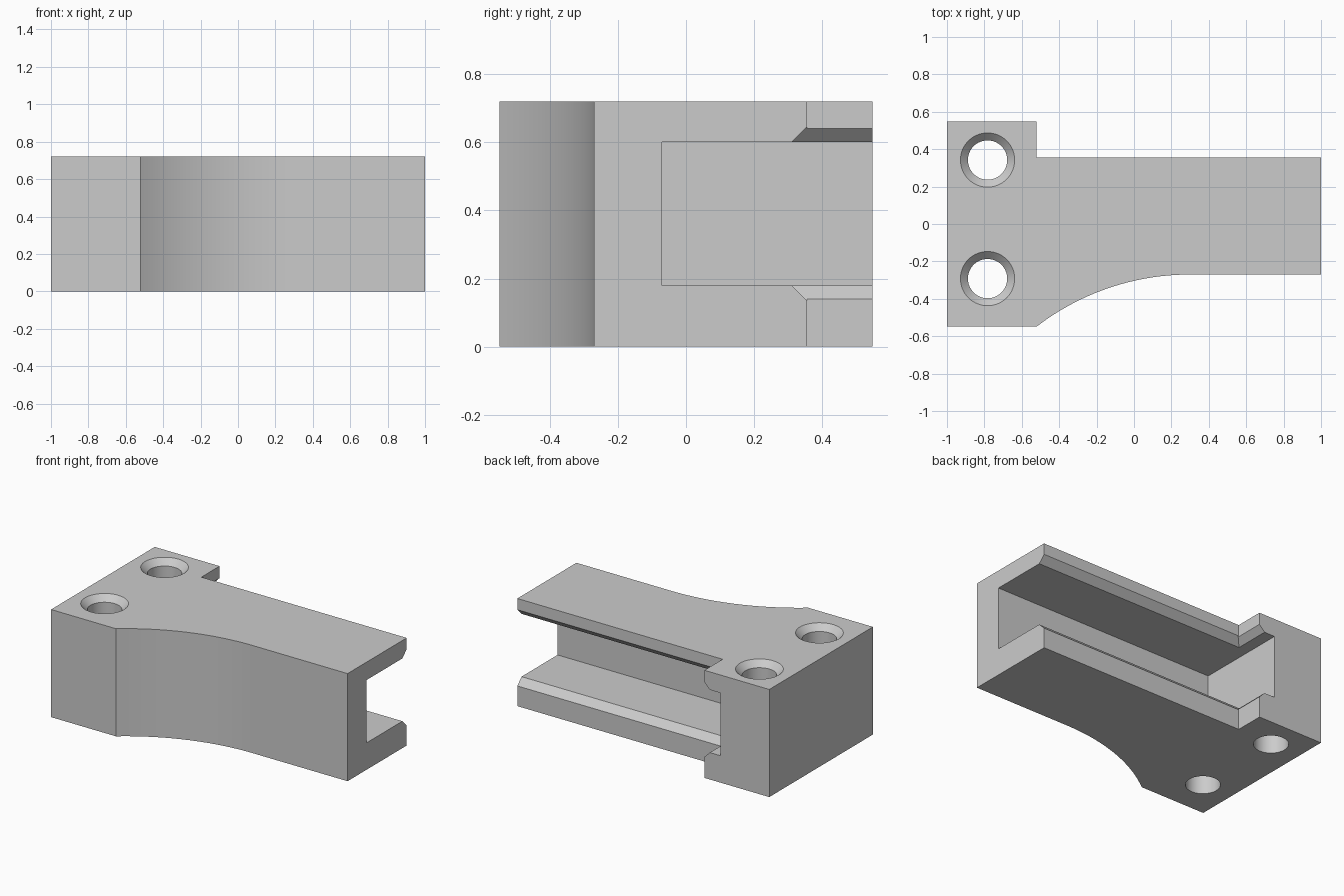
import bpy, bmesh, math

cube = bpy.data.objects.get("Cube")
if cube:
    bpy.data.objects.remove(cube, do_unlink=True)

HEIGHT = 0.72
STEP_X, BACK_Y, FRONT_Y = -0.52, 0.355, -0.27
HALF_DEPTH = 0.548

grey = bpy.data.materials.new("plain grey")
grey.use_nodes = True
grey.diffuse_color = (0.6, 0.6, 0.6, 1)
grey.node_tree.nodes["Principled BSDF"].inputs["Base Color"].default_value = (0.6, 0.6, 0.6, 1)


def loft(name, rings):
    """Closed solid through a stack of (z, outline) rings."""
    bm = bmesh.new()
    loops = [[bm.verts.new((x, y, z)) for x, y in ring] for z, ring in rings]
    for low, high in zip(loops, loops[1:]):
        n = len(low)
        for i in range(n):
            j = (i + 1) % n
            bm.faces.new((low[i], low[j], high[j], high[i]))
    bm.faces.new(loops[0][::-1])
    bm.faces.new(loops[-1])
    bmesh.ops.recalc_face_normals(bm, faces=bm.faces)
    mesh = bpy.data.meshes.new(name)
    bm.to_mesh(mesh)
    bm.free()
    mesh.materials.append(grey)
    obj = bpy.data.objects.new(name, mesh)
    bpy.context.collection.objects.link(obj)
    return obj


def rect(x, y):
    """Rectangle open toward the right end and the back."""
    return [(x, y), (1.2, y), (1.2, 0.8), (x, 0.8)]


def circle(x, y, r, n=64):
    return [(x + r * math.cos(math.tau * i / n), y + r * math.sin(math.tau * i / n))
            for i in range(n)]


def cut(target, cutter):
    mod = target.modifiers.new(cutter.name, 'BOOLEAN')
    mod.operation = 'DIFFERENCE'
    mod.solver = 'EXACT'
    mod.object = cutter
    bpy.context.view_layer.objects.active = target
    bpy.ops.object.modifier_apply(modifier=mod.name)
    bpy.data.objects.remove(cutter, do_unlink=True)


# Body outline: wide mounting head sweeping into a narrower arm
arc_x = 0.3
run, drop = arc_x - STEP_X, HALF_DEPTH + FRONT_Y
radius = (run ** 2 + drop ** 2) / (2 * drop)
sweep = math.asin(run / radius)
arc = [(arc_x - radius * math.sin(sweep * i / 24),
        FRONT_Y - radius * (1 - math.cos(sweep * i / 24))) for i in range(24, -1, -1)]
outline = [(-1, -HALF_DEPTH)] + arc + [
    (1, FRONT_Y), (1, BACK_Y), (STEP_X, BACK_Y), (STEP_X, HALF_DEPTH), (-1, HALF_DEPTH)]
body = loft("bracket_body", [(0, outline), (HEIGHT, outline)])

# Channel open to the back and the right end
cut(body, loft("channel_cutter", [(0.18, rect(-0.638, -0.07)), (0.60, rect(-0.638, -0.07))]))

# Chamfered lips of the channel mouth, following the step
lip = [(0.10, 0.04), (0.22, -0.08), (0.56, -0.08), (0.68, 0.04)]
cut(body, loft("lip_cutter", [(z, rect(STEP_X + d, BACK_Y - 0.005 + d)) for z, d in lip]))

# Countersunk screw holes
for y in (0.342, -0.292):
    profile = [(-0.1, 0.105), (HEIGHT - 0.04, 0.105), (HEIGHT + 0.04, 0.185)]
    cut(body, loft("hole_cutter", [(z, circle(-0.783, y, r)) for z, r in profile]))

# Smooth curves, sharp corners
bpy.ops.object.select_all(action='DESELECT')
body.select_set(True)
bpy.context.view_layer.objects.active = body
bpy.ops.object.shade_smooth_by_angle(angle=math.radians(20))
